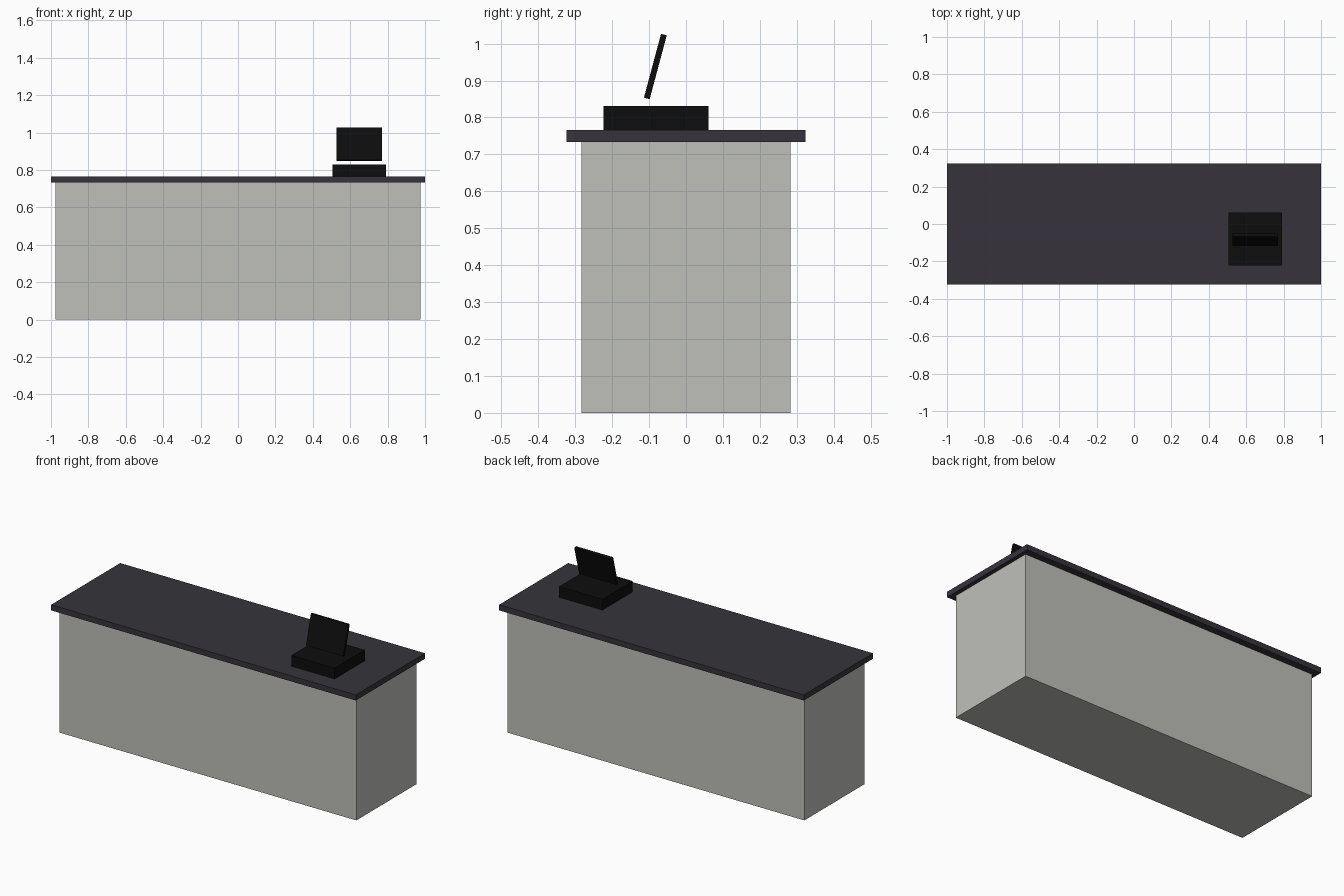
import bpy
from math import radians

cube = bpy.data.objects.get("Cube")
if cube:
    bpy.data.objects.remove(cube, do_unlink=True)


def material(name, color):
    mat = bpy.data.materials.new(name)
    mat.use_nodes = True
    rgba = (*color, 1.0)
    mat.diffuse_color = rgba
    mat.node_tree.nodes["Principled BSDF"].inputs["Base Color"].default_value = rgba
    return mat


def box(name, center, size, mat, tilt=0):
    bpy.ops.mesh.primitive_cube_add(size=1, location=center, rotation=(radians(tilt), 0, 0))
    obj = bpy.context.object
    obj.name = name
    obj.scale = size
    obj.data.materials.append(mat)
    return obj


warm_grey = material("warm grey", (0.52, 0.52, 0.49))
charcoal = material("charcoal", (0.037, 0.034, 0.044))
black = material("black", (0.004, 0.004, 0.004))

# Counter body and overhanging top
box("counter_body", (0, 0, 0.367), (1.95, 0.566, 0.734), warm_grey)
box("counter_top", (0, 0, 0.75), (2.0, 0.648, 0.033), charcoal)

# Till with a leaning screen hovering over it
box("till_base", (0.648, -0.081, 0.798), (0.284, 0.284, 0.065), black)
box("till_screen", (0.648, -0.083, 0.938), (0.244, 0.016, 0.179), black, tilt=-15)
